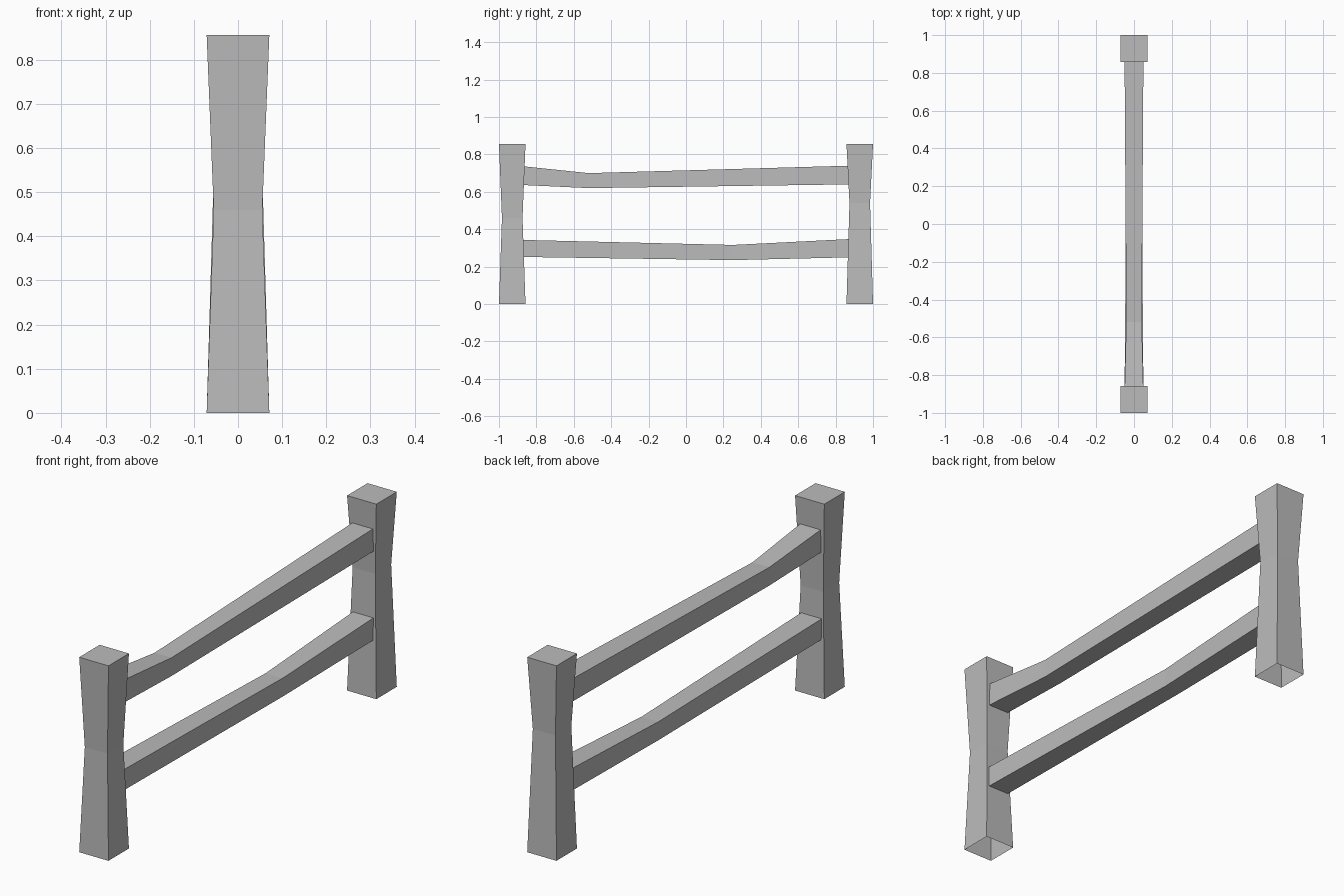
import bpy
import bmesh

cube = bpy.data.objects.get("Cube")
if cube:
    bpy.data.objects.remove(cube, do_unlink=True)

grey = bpy.data.materials.new("plain_grey")
grey.use_nodes = True
colour = (0.5, 0.5, 0.5, 1)
grey.diffuse_color = colour
grey.node_tree.nodes["Principled BSDF"].inputs["Base Color"].default_value = colour


def loft(name, rings, cap_start, cap_end):
    """Skin a row of four-cornered rings into one beam."""
    bm = bmesh.new()
    loops = [[bm.verts.new(p) for p in ring] for ring in rings]
    for a, b in zip(loops, loops[1:]):
        for i in range(4):
            j = (i + 1) % 4
            bm.faces.new((a[i], a[j], b[j], b[i]))
    if cap_start:
        bm.faces.new(loops[0][::-1])
    if cap_end:
        bm.faces.new(loops[-1])
    mesh = bpy.data.meshes.new(name)
    bm.to_mesh(mesh)
    bm.free()
    mesh.materials.append(grey)
    obj = bpy.data.objects.new(name, mesh)
    bpy.context.collection.objects.link(obj)
    return obj


CORNERS = [(-1, -1), (1, -1), (1, 1), (-1, 1)]


def post(name, y, waist_z):
    """Square post pinched at the waist, open underneath."""
    sections = [(0, 0.071), (waist_z, 0.055), (0.856, 0.071)]
    rings = [[(sx * r, y + sy * r, z) for sx, sy in CORNERS] for z, r in sections]
    return loft(name, rings, False, True)


def rail(name, sections):
    """Bent rail; each section is y, half width, bottom and top."""
    rings = [[(-sx * w, y, low if sz < 0 else high) for sx, sz in CORNERS]
             for y, w, low, high in sections]
    return loft(name, rings, True, True)


# Posts
post("front_post", -0.929, 0.46)
post("back_post", 0.929, 0.54)

# Rails, with ends seated inside the posts
rail("upper_rail", [(-0.885, 0.05, 0.637, 0.738),
                    (-0.52, 0.041, 0.62, 0.70),
                    (0.885, 0.05, 0.64, 0.74)])
rail("lower_rail", [(-0.885, 0.05, 0.252, 0.343),
                    (0.25, 0.041, 0.235, 0.316),
                    (0.885, 0.05, 0.25, 0.348)])
